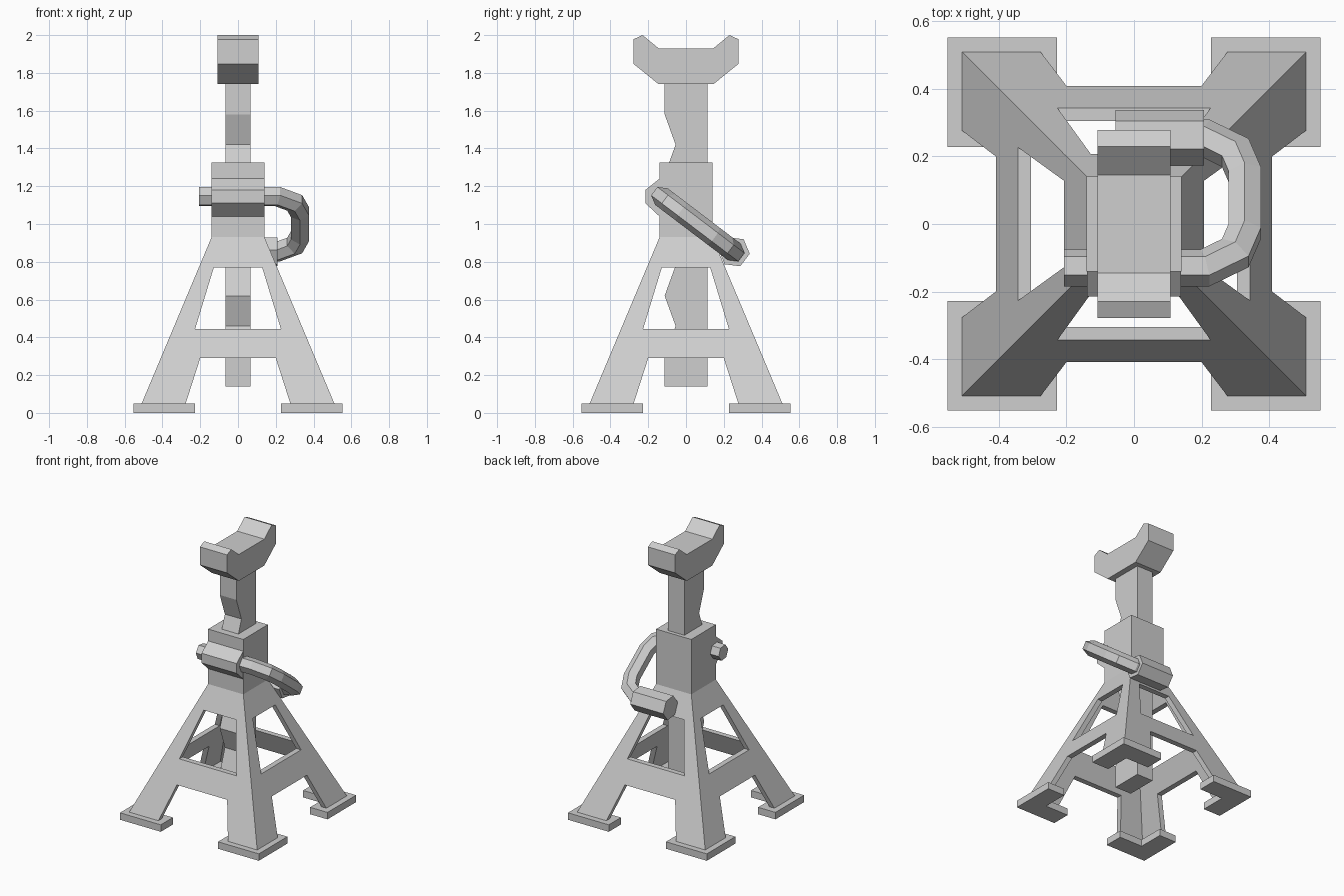
import bpy, bmesh, math
from mathutils import Vector, Matrix

cube = bpy.data.objects.get("Cube")
if cube:
    bpy.data.objects.remove(cube, do_unlink=True)

GREY = (0.62, 0.62, 0.62, 1)
metal = bpy.data.materials.new("grey_metal")
metal.use_nodes = True
metal.diffuse_color = GREY
metal.node_tree.nodes["Principled BSDF"].inputs["Base Color"].default_value = GREY


def finish(name, bm):
    bmesh.ops.remove_doubles(bm, verts=bm.verts, dist=0.0005)
    bmesh.ops.recalc_face_normals(bm, faces=bm.faces)
    mesh = bpy.data.meshes.new(name)
    bm.to_mesh(mesh)
    bm.free()
    mesh.materials.append(metal)
    obj = bpy.data.objects.new(name, mesh)
    bpy.context.scene.collection.objects.link(obj)
    return obj


def prism(name, profile, vec):
    """Extrude a closed flat outline along vec."""
    bm = bmesh.new()
    face = bm.faces.new([bm.verts.new(p) for p in profile])
    new = bmesh.ops.extrude_face_region(bm, geom=[face], use_keep_orig=True)["geom"]
    verts = [g for g in new if isinstance(g, bmesh.types.BMVert)]
    bmesh.ops.translate(bm, verts=verts, vec=vec)
    return finish(name, bm)


def side_prism(name, yz, half_width):
    return prism(name, [(-half_width, y, z) for y, z in yz], (2 * half_width, 0, 0))


# Tapered four-legged base: one windowed wall, turned four times
FOOT_H, BASE_TOP, WALL = 0.05, 0.93, 0.039
COLLAR = 0.14


def half_size(z):
    return 0.51 + (COLLAR - 0.51) * (z - FOOT_H) / (BASE_TOP - FOOT_H)


rows = [(FOOT_H, 0.277), (0.29, 0.2), (0.445, 0.227), (0.77, 0.128), (BASE_TOP, 0.07)]
bm = bmesh.new()
for turn in range(4):
    spin = Matrix.Rotation(turn * math.pi / 2, 3, "Z")
    layers = []
    for inset in (0, WALL):
        layer = []
        for z, x in rows:
            w = half_size(z) - inset
            layer.append([bm.verts.new(spin @ Vector((c, -w, z))) for c in (-w, -x, x, w)])
        layers.append(layer)
    twin, column, outer = {}, {}, []
    for r in range(len(rows)):
        for c in range(4):
            twin[layers[0][r][c]] = layers[1][r][c]
            column[layers[0][r][c]] = c
    for r in range(len(rows) - 1):
        for c in range(3):
            if c == 1 and r % 2 == 0:
                continue  # openings between the legs
            for layer in layers:
                f = bm.faces.new((layer[r][c], layer[r][c + 1],
                                  layer[r + 1][c + 1], layer[r + 1][c]))
                if layer is layers[0]:
                    outer.append(f)
    rim = [e for e in {e for f in outer for e in f.edges} if len(e.link_faces) == 1]
    for e in rim:
        a, b = e.verts
        if not (column[a] == column[b] and column[a] in (0, 3)):
            bm.faces.new((a, b, twin[b], twin[a]))
finish("leg_frame", bm)

# L-shaped foot plates
far, near, notch = 0.553, 0.228, 0.415
ell = [(near, far), (far, far), (far, near), (notch, near), (notch, notch), (near, notch)]
for i, corner in enumerate(("back_left", "back_right", "front_right", "front_left")):
    spin = Matrix.Rotation(i * math.pi / 2, 3, "Z")
    prism("foot_" + corner, [spin @ Vector((x, y, 0)) for x, y in ell], (0, 0, FOOT_H))

# Square collar and pivot housing on its front
prism("collar", [(sx * COLLAR, sy * COLLAR, BASE_TOP)
                 for sx, sy in ((-1, -1), (1, -1), (1, 1), (-1, 1))], (0, 0, 0.395))
side_prism("pivot_housing", [(-0.13, 1.04), (-COLLAR, 1.04), (-0.215, 1.11), (-0.215, 1.18),
                             (-COLLAR, 1.24), (-0.13, 1.24)], COLLAR - 0.0005)

# Ratchet post with evenly spaced teeth on the front
STEP = 0.16
teeth = [(-0.055 if k % 2 else -0.113, 0.30 + k * STEP) for k in range(9)]
side_prism("ratchet_post", [(0.113, 1.76), (0.113, 0.14), (-0.113, 0.14)] + teeth
           + [(-0.113, 1.76)], 0.066)

# Saddle on top of the post
half = [(0.145, 1.74), (0.278, 1.848), (0.278, 1.978), (0.23, 2.0), (0.145, 1.93)]
side_prism("saddle", half + [(-y, z) for y, z in reversed(half)], 0.108)

# Hexagonal release handle, bent in a sloping plane
PIVOT, GRIP = Vector((0, -0.13, 1.145)), Vector((0, 0.255, 0.853))
reach = (GRIP - PIVOT).length
slope = (GRIP - PIVOT).normalized()
across = Vector((1, 0, 0))
normal = across.cross(slope)


def hex_rod(name, path, radius):
    pts = [Vector(p) for p in path]
    bm = bmesh.new()
    rings = []
    for i, p in enumerate(pts):
        before = (p - pts[i - 1]).normalized() if i else (pts[1] - p).normalized()
        after = (pts[i + 1] - p).normalized() if i < len(pts) - 1 else before
        tangent = (before + after).normalized()
        stretch = 1 / tangent.dot(before)
        mitre = (across * -tangent.y + slope * tangent.x) * stretch
        centre = PIVOT + across * p.x + slope * p.y
        rings.append([bm.verts.new(centre + radius * (math.cos(a) * normal + math.sin(a) * mitre))
                      for a in (k * math.pi / 3 for k in range(6))])
    for a, b in zip(rings, rings[1:]):
        for k in range(6):
            n = (k + 1) % 6
            bm.faces.new((a[k], a[n], b[n], b[k]))
    bm.faces.new(rings[0])
    bm.faces.new(rings[-1])
    return finish(name, bm)


bend = [(0.21, 0), (0.30, 0.055), (0.328, 0.136)]
hex_rod("release_handle", [(-0.207, 0)] + bend
        + [(x, reach - s) for x, s in reversed(bend)] + [(0.1, reach)], 0.055)
hex_rod("handle_grip", [(-0.055, reach), (0.208, reach)], 0.083)
